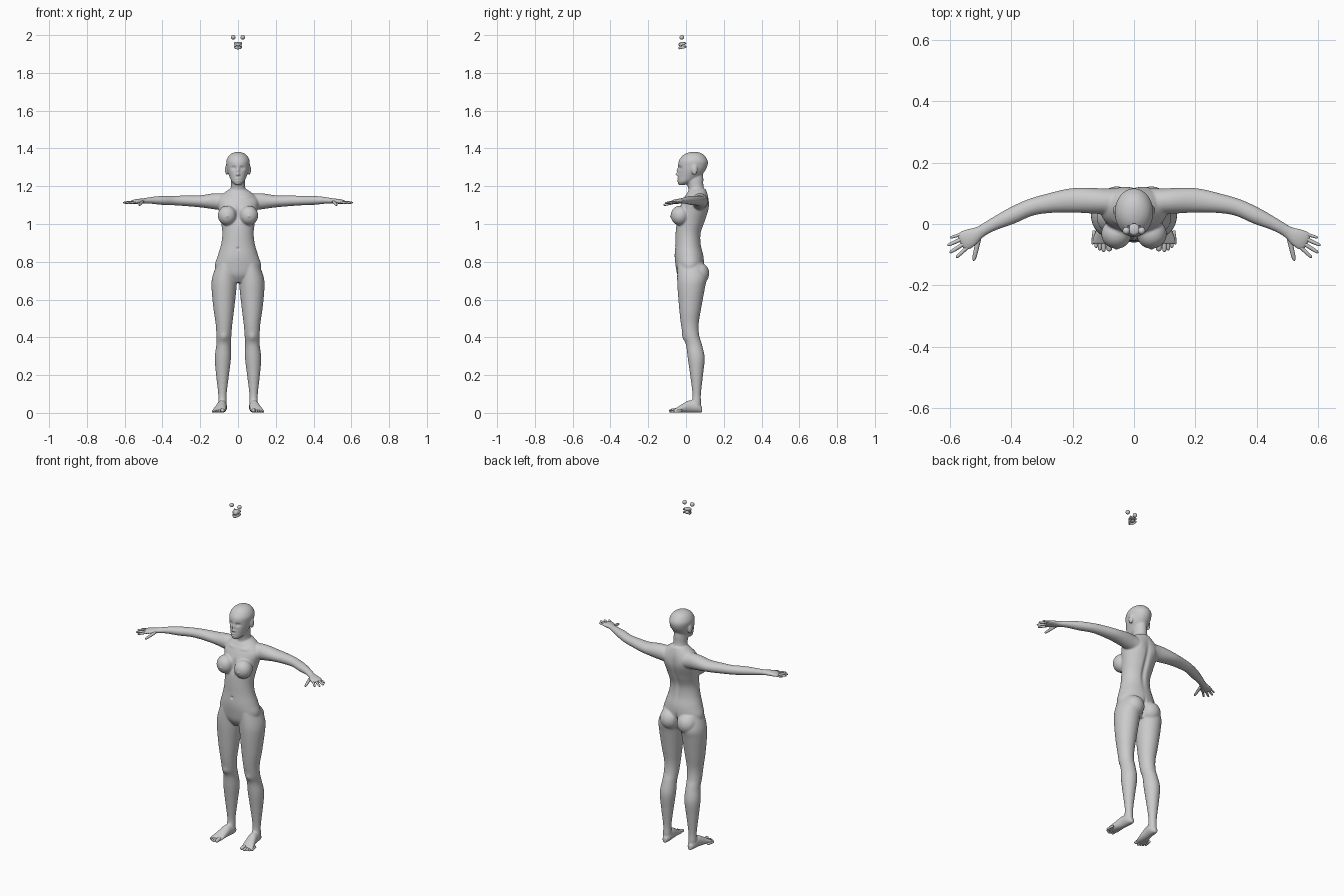
import bpy
import bmesh
import math
from mathutils import Vector, Matrix

cube = bpy.data.objects.get("Cube")
if cube:
    bpy.data.objects.remove(cube, do_unlink=True)

X, Y, Z = Vector((1, 0, 0)), Vector((0, 1, 0)), Vector((0, 0, 1))
SIDES = (1, -1)

clay = bpy.data.materials.new("clay grey")
clay.use_nodes = True
GREY = (0.6, 0.6, 0.6, 1)
clay.diffuse_color = GREY
clay.node_tree.nodes["Principled BSDF"].inputs["Base Color"].default_value = GREY


def catmull(rows, steps):
    """Smoothly interpolate a list of stations."""
    out = []
    for i in range(len(rows) - 1):
        p0, p1 = rows[max(i - 1, 0)], rows[i]
        p2, p3 = rows[i + 1], rows[min(i + 2, len(rows) - 1)]
        for k in range(steps):
            t = k / steps
            out.append([b + 0.5 * t * (c - a + t * (2 * a - 5 * b + 4 * c - d
                        + t * (3 * (b - c) + d - a)))
                        for a, b, c, d in zip(p0, p1, p2, p3)])
    return out + [list(rows[-1])]


def loft(bm, rows, up, axis=None, sides=24, steps=5):
    """Skin ellipses (x, y, z, radius along up, radius across)."""
    rows = catmull(rows, steps)
    pts = [Vector(r[:3]) for r in rows]
    rings = []
    for i, (p, r) in enumerate(zip(pts, rows)):
        t = axis or (pts[min(i + 1, len(pts) - 1)] - pts[max(i - 1, 0)]).normalized()
        u = (up - t * up.dot(t)).normalized()
        v = t.cross(u)
        a, b = max(r[3], .001), max(r[4], .001)
        angles = [math.tau * k / sides for k in range(sides)]
        rings.append([bm.verts.new(p + u * a * math.cos(w) + v * b * math.sin(w))
                      for w in angles])
    for lo, hi in zip(rings, rings[1:]):
        for k in range(sides):
            n = (k + 1) % sides
            bm.faces.new((lo[k], lo[n], hi[n], hi[k]))
    bm.faces.new(rings[0][::-1])
    bm.faces.new(rings[-1])


def trunk(rows):
    """Stations (z, half width, front y, back y) to ellipses on the centre line."""
    return [(0, (f + b) / 2, z, w, (b - f) / 2) for z, w, f, b in rows]


def ball(bm, centre, radii):
    m = Matrix.Translation(centre) @ Matrix.Diagonal((*radii, 1))
    bmesh.ops.create_uvsphere(bm, u_segments=24, v_segments=16, radius=1, matrix=m)


def finish(bm, name):
    bmesh.ops.recalc_face_normals(bm, faces=bm.faces)
    mesh = bpy.data.meshes.new(name)
    bm.to_mesh(mesh)
    bm.free()
    mesh.materials.append(clay)
    mesh.polygons.foreach_set("use_smooth", [True] * len(mesh.polygons))
    obj = bpy.data.objects.new(name, mesh)
    bpy.context.collection.objects.link(obj)
    return obj


bm = bmesh.new()

# torso
loft(bm, trunk([
    (.69, .05, -.02, .07), (.73, .105, -.045, .085), (.78, .122, -.055, .095),
    (.83, .108, -.06, .093), (.89, .09, -.057, .08), (.95, .083, -.055, .08),
    (1.01, .09, -.05, .1), (1.07, .102, -.04, .118), (1.12, .11, -.02, .12),
    (1.155, .085, 0, .115), (1.185, .045, .02, .105)]), X, Z, 40)

# neck
loft(bm, trunk([(1.13, .05, .02, .11), (1.17, .043, .015, .104),
                (1.2, .037, .01, .093), (1.24, .036, 0, .092),
                (1.27, .03, .02, .09)]), X, Z)

# head
loft(bm, trunk([
    (1.206, .012, -.034, -.005), (1.222, .032, -.042, .03), (1.25, .045, -.043, .075),
    (1.28, .056, -.041, .1), (1.31, .061, -.042, .114), (1.335, .062, -.038, .115),
    (1.36, .05, -.02, .1), (1.375, .031, .003, .08), (1.382, .008, .03, .055)]),
    X, Z, 40)

for s in SIDES:
    # ears, bust and seat
    ball(bm, (s * .06, .045, 1.287), (.009, .016, .028))
    ball(bm, (s * .057, -.032, 1.045), (.05, .049, .052))
    ball(bm, (s * .056, .065, .738), (.058, .058, .06))

    # legs as (z, inner x, outer x, front y, back y)
    leg = [(.79, .01, .11, -.045, .09), (.72, .005, .136, -.047, .11),
           (.66, .008, .14, -.045, .1), (.55, .02, .13, -.036, .08),
           (.47, .03, .118, -.027, .067), (.41, .035, .115, -.016, .07),
           (.36, .038, .115, 0, .085), (.29, .037, .123, .009, .099),
           (.2, .048, .116, .022, .09), (.1, .06, .105, .034, .079),
           (.05, .06, .105, .03, .08), (.012, .064, .1, .035, .078)]
    loft(bm, [(s * (i + o) / 2, (f + b) / 2, z, (o - i) / 2, (b - f) / 2)
              for z, i, o, f, b in leg], X, Z, 28)

    # feet
    loft(bm, [(s * x, y, h, h - .001, w) for x, y, h, w in (
        (.082, .086, .016, .012), (.082, .06, .03, .024), (.086, .02, .034, .026),
        (.093, -.02, .024, .031), (.1, -.05, .014, .036), (.103, -.066, .009, .034))],
        Z, Y)

    # arms and palms
    loft(bm, [(s * x, y, z, a, b) for x, y, z, a, b in (
        (.05, .07, 1.115, .045, .04), (.12, .075, 1.12, .043, .042),
        (.2, .077, 1.12, .032, .04), (.28, .067, 1.123, .028, .032),
        (.34, .053, 1.124, .025, .028), (.4, .026, 1.125, .024, .027),
        (.46, -.002, 1.125, .018, .021), (.5, -.025, 1.122, .014, .02),
        (.53, -.043, 1.12, .013, .03), (.552, -.054, 1.117, .011, .033),
        (.566, -.061, 1.115, .006, .026))], Z)

# fuse the body into one continuous skin
rough = finish(bm, "rough_body")
remesh = rough.modifiers.new("fuse", "REMESH")
remesh.mode = "VOXEL"
remesh.voxel_size = .004
smooth = rough.modifiers.new("soften", "SMOOTH")
smooth.factor = .5
smooth.iterations = 10
graph = bpy.context.evaluated_depsgraph_get()
skin = bpy.data.meshes.new_from_object(rough.evaluated_get(graph))
bpy.data.objects.remove(rough, do_unlink=True)
bm = bmesh.new()
bm.from_mesh(skin)


def push(x, y, z, radius, depth, tall=1):
    """Slide the skin along y near a point, on both sides if x is not 0."""
    for s in (SIDES if x else (1,)):
        for v in bm.verts:
            dx, dy, dz = v.co.x - s * x, v.co.y - y, (v.co.z - z) / tall
            d = (dx * dx + dz * dz) / radius ** 2
            if d < 6 and abs(dy) < .05:
                v.co.y += depth * math.exp(-d)


# face: sockets, lids, nose, lips, chin
push(.022, -.04, 1.297, .012, .011, .7)
push(.022, -.03, 1.297, .007, -.005, .7)
push(0, -.04, 1.283, .007, -.009, 2)
push(0, -.045, 1.264, .007, -.012)
push(.007, -.04, 1.26, .005, -.005)
push(0, -.04, 1.24, .012, -.005, .35)
push(0, -.04, 1.235, .014, .004, .15)
push(0, -.04, 1.229, .01, -.005, .4)
push(0, -.035, 1.213, .012, -.004)
# back groove, shoulder blades, seat cleft, navel, cleavage, collar
push(0, .1, 1, .013, -.01, 8)
push(.05, .115, 1.1, .03, .006, 1.5)
push(0, .1, .74, .008, -.014, 5)
push(0, -.057, .87, .007, .007)
push(0, -.05, 1.05, .012, .01, 3)
push(.045, 0, 1.145, .025, -.004, .3)
push(.057, -.08, 1.04, .005, -.004)
# kneecaps
push(.075, -.012, .4, .02, -.006)
finish(bm, "body")


def digit(bm, base, tip, r):
    """A rounded finger or toe."""
    a, b = Vector(base), Vector(tip)
    loft(bm, [(*a.lerp(b, t), r * k, r * k)
              for t, k in ((0, 1), (.5, .95), (.8, .85), (.95, .6), (1, .1))],
         Z, None, 12, 3)


# fingers and thumbs as (base x, base y, tip x, tip y, tip z, radius)
bm = bmesh.new()
for s in SIDES:
    for x, y, u, v, h, r in ((.553, -.03, .6, -.045, 1.113, .0055),
                             (.55, -.044, .608, -.07, 1.113, .0065),
                             (.545, -.058, .601, -.094, 1.111, .0067),
                             (.535, -.068, .58, -.11, 1.11, .0065),
                             (.505, -.045, .523, -.12, 1.1, .008)):
        digit(bm, (s * x, y, 1.118), (s * u, v, h), r)
finish(bm, "fingers")

# toes
bm = bmesh.new()
for s in SIDES:
    for x, y, r in ((.08, -.089, .011), (.099, -.091, .008), (.112, -.086, .0075),
                    (.124, -.078, .007), (.135, -.067, .0065)):
        digit(bm, (s * (x * .8 + .02), y + .045, r + .004), (s * x, y, r), r)
finish(bm, "toes")

# spare eyeballs floating above, with a corneal bulge
for s, side in zip(SIDES, ("left", "right")):
    bm = bmesh.new()
    ball(bm, (s * .025, -.022, 1.988), (.012, .012, .012))
    ball(bm, (s * .025, -.029, 1.988), (.007, .0065, .007))
    finish(bm, side + "_eyeball")

# spare mouth interior: two dental arches, palate and tongue
for name, z, tilt in (("upper_teeth", 1.953, .004), ("lower_teeth", 1.935, .004)):
    bm = bmesh.new()
    arch = []
    for k in range(9):
        w = math.pi * k / 8
        y = -.004 - .032 * math.sin(w)
        arch.append((.018 * math.cos(w), y, z + tilt * (y + .02) / .02, .007, .0035))
    loft(bm, arch, Z, None, 12, 3)
    finish(bm, name)
bm = bmesh.new()
ball(bm, (0, -.017, 1.957), (.018, .019, .007))
finish(bm, "palate")
bm = bmesh.new()
ball(bm, (0, -.014, 1.939), (.013, .018, .007))
finish(bm, "tongue")
